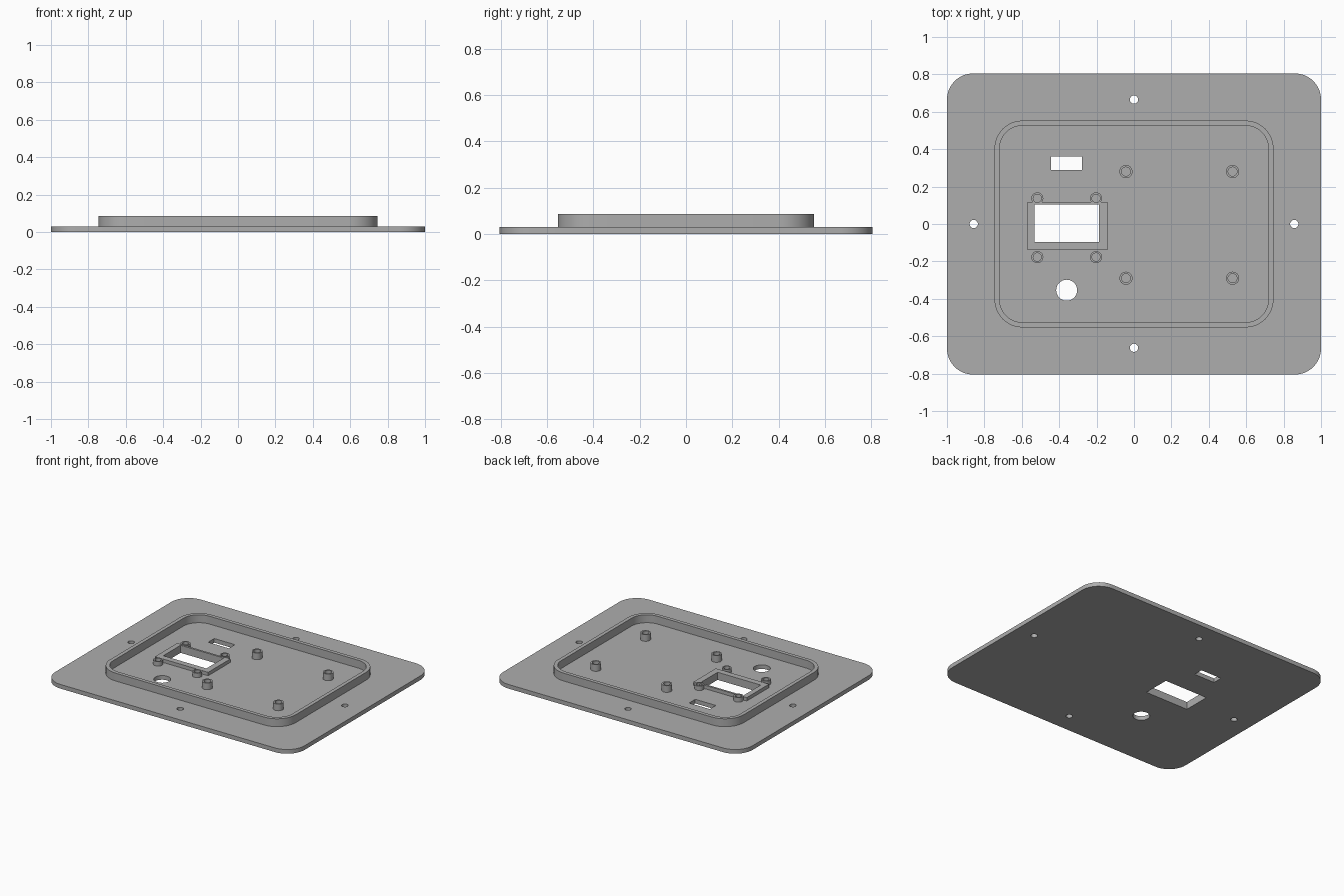
import bpy
import bmesh
from math import sin, cos, pi, radians

cube = bpy.data.objects.get("Cube")
if cube:
    bpy.data.objects.remove(cube, do_unlink=True)

grey = bpy.data.materials.new("plain grey")
grey.use_nodes = True
COLOUR = (0.42, 0.42, 0.42, 1)
grey.diffuse_color = COLOUR
grey.node_tree.nodes["Principled BSDF"].inputs["Base Color"].default_value = COLOUR


def circle(x, y, r, n=32):
    return [(x + r * cos(2 * pi * i / n), y + r * sin(2 * pi * i / n)) for i in range(n)]


def rect(x0, x1, y0, y1):
    return [(x0, y0), (x1, y0), (x1, y1), (x0, y1)]


def rounded(hx, hy, r, n=12):
    """Rounded rectangle centred on the origin."""
    pts = []
    for k, (sx, sy) in enumerate([(1, 1), (-1, 1), (-1, -1), (1, -1)]):
        for i in range(n + 1):
            a = (k + i / n) * pi / 2
            pts.append((sx * (hx - r) + r * cos(a), sy * (hy - r) + r * sin(a)))
    return pts


def slab(name, z0, z1, outlines):
    """Extrude the first outline from z0 to z1; further outlines become holes."""
    curve = bpy.data.curves.new(name + "_profile", "CURVE")
    curve.dimensions = "2D"
    curve.fill_mode = "BOTH"
    curve.extrude = (z1 - z0) / 2
    for pts in outlines:
        spline = curve.splines.new("POLY")
        spline.points.add(len(pts) - 1)
        for p, (x, y) in zip(spline.points, pts):
            p.co = (x, y, 0, 1)
        spline.use_cyclic_u = True
    helper = bpy.data.objects.new(name + "_profile", curve)
    bpy.context.collection.objects.link(helper)
    bpy.context.view_layer.update()
    deps = bpy.context.evaluated_depsgraph_get()
    mesh = bpy.data.meshes.new_from_object(helper.evaluated_get(deps))
    bpy.data.objects.remove(helper, do_unlink=True)

    bm = bmesh.new()
    bm.from_mesh(mesh)
    bmesh.ops.remove_doubles(bm, verts=bm.verts, dist=1e-5)
    bmesh.ops.recalc_face_normals(bm, faces=bm.faces)
    bmesh.ops.translate(bm, verts=bm.verts, vec=(0, 0, (z0 + z1) / 2))
    bm.to_mesh(mesh)
    bm.free()
    mesh.name = name
    mesh.materials.clear()
    mesh.materials.append(grey)
    obj = bpy.data.objects.new(name, mesh)
    bpy.context.collection.objects.link(obj)
    bpy.ops.object.select_all(action="DESELECT")
    obj.select_set(True)
    bpy.context.view_layer.objects.active = obj
    bpy.ops.object.shade_smooth_by_angle(angle=radians(30))
    return obj


BASE = 0.03
window = rect(-0.533, -0.187, -0.095, 0.103)

# Base plate with screw holes, slot, window and round opening
screws = [(0, 0.665), (0, -0.662), (0.857, 0), (-0.857, 0)]
slab("base_plate", 0, BASE,
     [rounded(1, 0.805, 0.14), window, rect(-0.443, -0.277, 0.29, 0.36),
      circle(-0.36, -0.354, 0.056, 48)] + [circle(x, y, 0.022) for x, y in screws])

# Raised rim
slab("rim", BASE, 0.087, [rounded(0.746, 0.553, 0.15), rounded(0.719, 0.526, 0.123)])

# Frame around the window
slab("window_frame", BASE, 0.055, [rect(-0.57, -0.143, -0.138, 0.118), window])

# Hollow mounting posts
for group, xs, ys, r, top in [("board_post", (-0.043, 0.527), (-0.29, 0.28), 0.035, 0.078),
                              ("window_post", (-0.517, -0.203), (-0.177, 0.137), 0.032, 0.062)]:
    for x, side in zip(xs, ("right", "left")):
        for y, end in zip(ys, ("front", "back")):
            slab(f"{group}_{end}_{side}", BASE, top,
                 [circle(x, y, r), circle(x, y, r * 0.68)])
